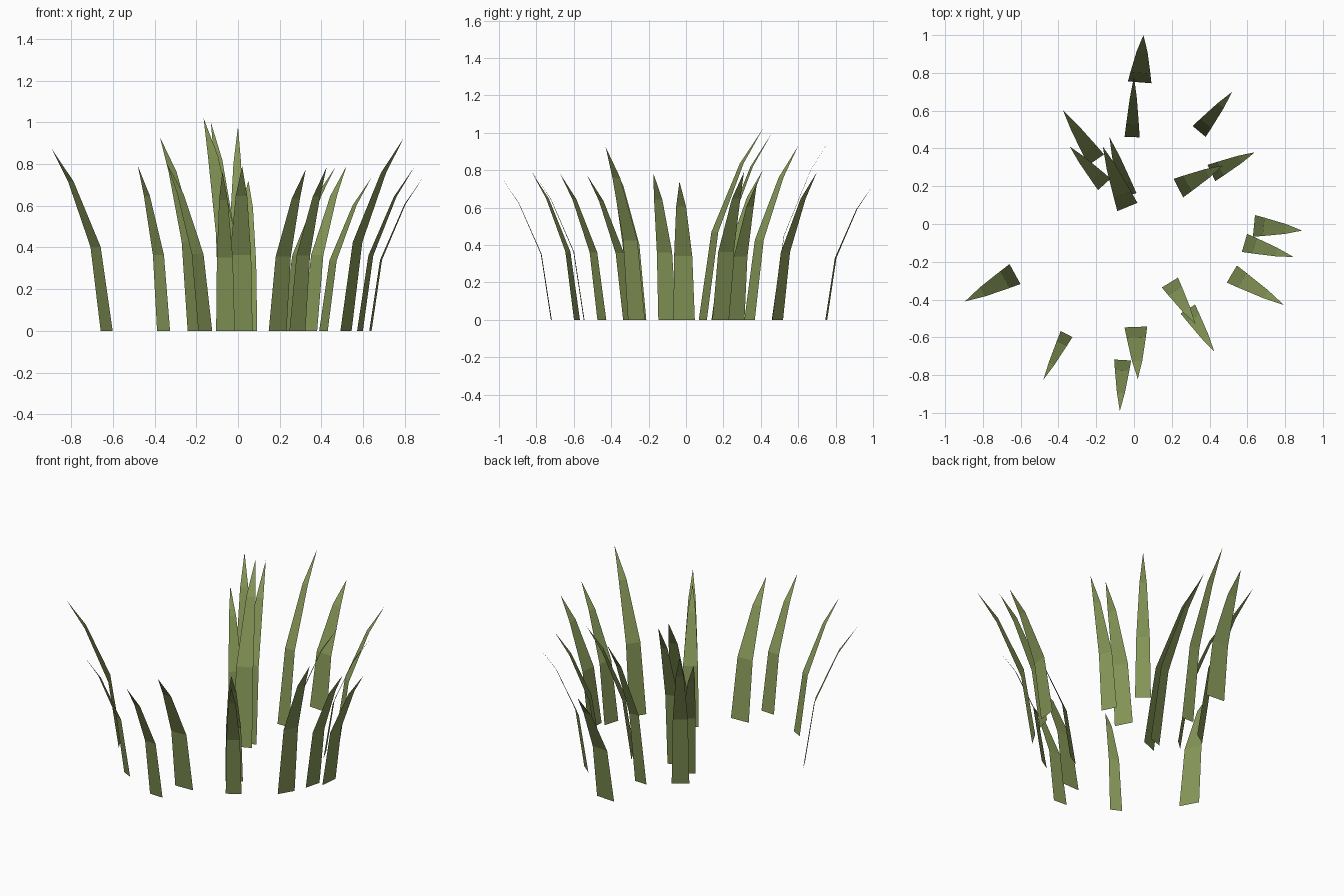
import bpy
import bmesh
from mathutils import Vector

default_cube = bpy.data.objects.get("Cube")
if default_cube:
    bpy.data.objects.remove(default_cube, do_unlink=True)


def make_material(name, colour):
    material = bpy.data.materials.new(name)
    material.use_nodes = True
    material.diffuse_color = colour
    shader = material.node_tree.nodes["Principled BSDF"]
    shader.inputs["Base Color"].default_value = colour
    return material


grass_green = make_material("grass green", (0.235, 0.305, 0.095, 1))

# Shared blade profile: outward reach, height and width as fractions
PROFILE = [(0, 0, 1), (0.2, 0.46, 0.85), (0.65, 0.82, 0.46)]


def make_blade(name, root, tip, height, width):
    """A flat folded blade that bends outward from its root to a pointed tip."""
    root, tip = Vector((*root, 0)), Vector((*tip, 0))
    lean = tip - root
    side = Vector((-lean.y, lean.x, 0)).normalized()
    mesh = bpy.data.meshes.new(name)
    bm = bmesh.new()
    rows = []
    for reach, rise, taper in PROFILE:
        centre = root + lean * reach + Vector((0, 0, height * rise))
        half = side * (width * taper / 2)
        rows.append((bm.verts.new(centre - half), bm.verts.new(centre + half)))
    for low, high in zip(rows, rows[1:]):
        bm.faces.new((low[1], low[0], high[0], high[1]))
    point = bm.verts.new(tip + Vector((0, 0, height)))
    bm.faces.new((rows[-1][1], rows[-1][0], point))
    bm.to_mesh(mesh)
    bm.free()
    mesh.materials.append(grass_green)
    blade = bpy.data.objects.new(name, mesh)
    bpy.context.collection.objects.link(blade)
    return blade


# Each group of blades: root, tip, height, width
TUFTS = {
    "back": [
        ((0.03, 0.75), (0.05, 1.0), 0.72, 0.125),
        ((-0.01, 0.46), (0, 0.78), 0.98, 0.08),
        ((0.345, 0.49), (0.52, 0.7), 0.79, 0.09),
    ],
    "back_right": [
        ((-0.2, 0.34), (-0.375, 0.6), 0.93, 0.1),
        ((-0.157, 0.21), (-0.34, 0.41), 0.8, 0.09),
        ((-0.03, 0.15), (-0.13, 0.46), 1.0, 0.09),
        ((-0.035, 0.09), (-0.165, 0.41), 1.02, 0.115),
    ],
    "left": [
        ((0.41, 0.27), (0.64, 0.38), 0.735, 0.095),
        ((0.235, 0.19), (0.47, 0.31), 0.79, 0.11),
        ((0.635, -0.01), (0.89, -0.035), 0.74, 0.115),
        ((0.585, -0.1), (0.845, -0.175), 0.785, 0.1),
        ((0.518, -0.265), (0.795, -0.43), 0.925, 0.105),
    ],
    "front": [
        ((0.285, -0.45), (0.425, -0.675), 0.785, 0.09),
        ((0.19, -0.31), (0.325, -0.53), 0.775, 0.1),
        ((0.01, -0.545), (0.02, -0.82), 0.79, 0.12),
        ((-0.06, -0.72), (-0.075, -0.99), 0.765, 0.09),
    ],
    "right": [
        ((-0.357, -0.583), (-0.48, -0.825), 0.79, 0.07),
        ((-0.63, -0.265), (-0.895, -0.41), 0.875, 0.12),
    ],
}

for place, blades in TUFTS.items():
    for number, blade in enumerate(blades, start=1):
        make_blade(f"{place}_grass_blade_{number}", *blade)
